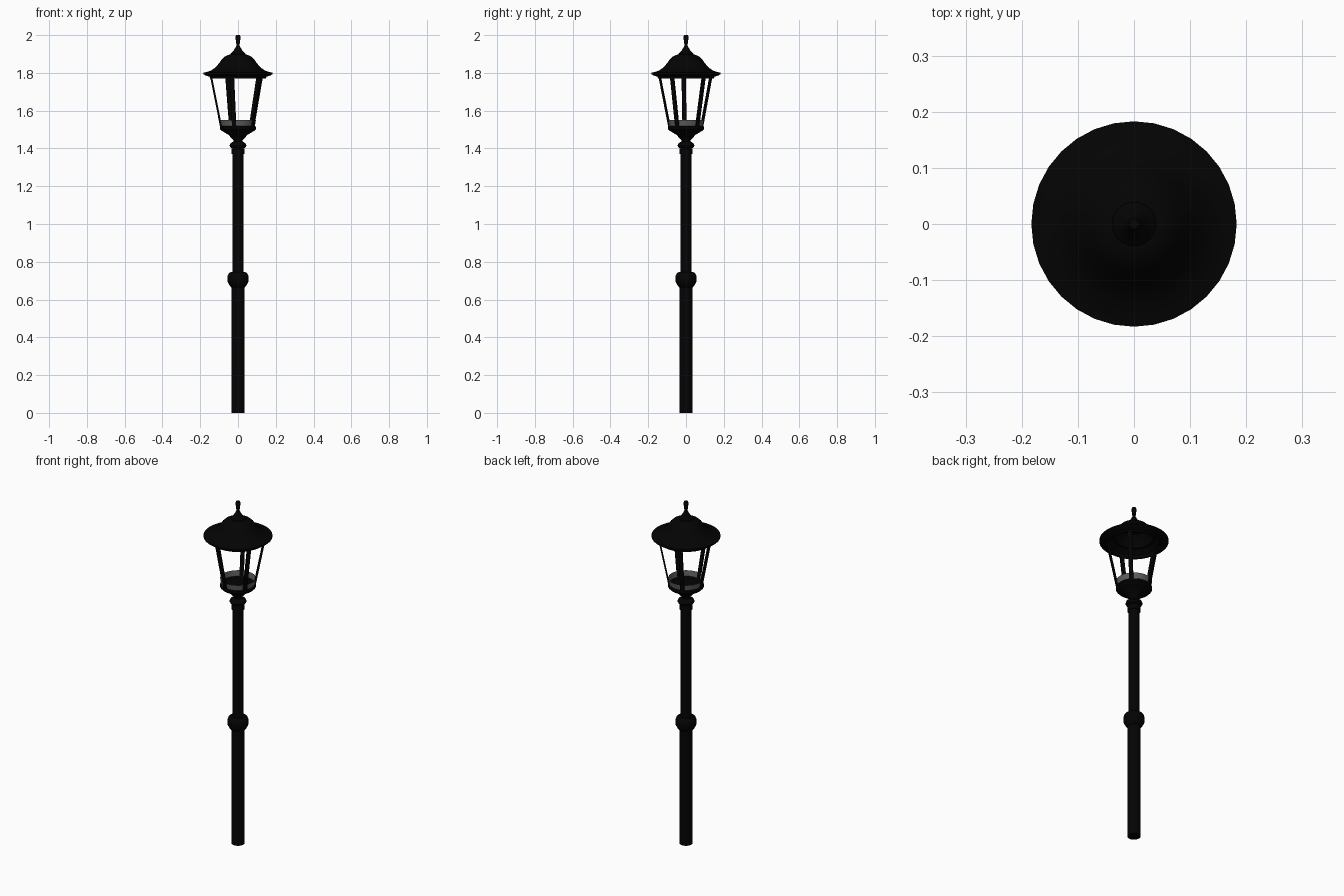
import bpy, bmesh, math
from mathutils import Vector

if "Cube" in bpy.data.objects:
    bpy.data.objects.remove(bpy.data.objects["Cube"])

SEG = 32


def material(name, rgba):
    m = bpy.data.materials.new(name)
    m.diffuse_color = rgba
    m.use_nodes = True
    m.node_tree.nodes["Principled BSDF"].inputs["Base Color"].default_value = m.diffuse_color
    return m


BLACK = material("black_iron", (0.001, 0.001, 0.001, 1))
GLASS = material("grey_glass", (0.11, 0.11, 0.11, 1))


def finish(name, bm, mat, smooth=True):
    bmesh.ops.remove_doubles(bm, verts=bm.verts, dist=1e-5)
    bmesh.ops.recalc_face_normals(bm, faces=bm.faces)
    me = bpy.data.meshes.new(name)
    bm.to_mesh(me)
    bm.free()
    ob = bpy.data.objects.new(name, me)
    me.materials.append(mat)
    bpy.context.collection.objects.link(ob)
    if smooth:
        bpy.ops.object.select_all(action='DESELECT')
        ob.select_set(True)
        bpy.context.view_layer.objects.active = ob
        bpy.ops.object.shade_smooth_by_angle(angle=math.radians(35))
    return ob


def lathe(name, profile, mat):
    """Spin a (radius, z) profile around the z axis."""
    bm = bmesh.new()
    pts = [bm.verts.new((r, 0, z)) for r, z in profile]
    edges = [bm.edges.new(p) for p in zip(pts, pts[1:])]
    bmesh.ops.spin(bm, geom=pts + edges, cent=(0, 0, 0), axis=(0, 0, 1),
                   angle=math.tau, steps=SEG, use_duplicate=False)
    return finish(name, bm, mat)


# pole: lower shaft, upper shaft
lathe("lower_pole", [(0, 0), (.035, 0), (.035, .68), (0, .68)], BLACK)
lathe("upper_pole", [(0, .70), (.029, .70), (.029, 1.39), (0, 1.39)], BLACK)

# swollen joint half way up
lathe("pole_joint", [(0, .665), (.036, .665), (.045, .675), (.055, .695), (.055, .725),
                     (.050, .737), (.040, .745), (0, .745)], BLACK)

# collar and bead under the lantern
lathe("neck_collar", [(0, 1.37), (.035, 1.37), (.035, 1.398), (.030, 1.401), (.040, 1.405),
                      (.045, 1.415), (.040, 1.427), (.024, 1.438), (0, 1.440)], BLACK)

# flared dish carrying the lantern
lathe("lantern_base", [(0, 1.435), (.022, 1.435), (.026, 1.447), (.037, 1.457), (.050, 1.472),
                       (.072, 1.485), (.086, 1.493), (.095, 1.502), (.095, 1.514),
                       (.088, 1.520), (.080, 1.512), (0, 1.508)], BLACK)

# short grey glass rim above the dish
lathe("glass_rim", [(.089, 1.515), (.095, 1.551)], GLASS)

# five flat struts leaning outwards
for i in range(5):
    a = math.radians(185 + 72 * i)
    out, side = Vector((math.cos(a), math.sin(a), 0)), Vector((-math.sin(a), math.cos(a), 0))
    bm = bmesh.new()
    bmesh.ops.create_cube(bm, size=1)
    for v in bm.verts:
        top = v.co.z > 0
        radius = (.144 if top else .089) + v.co.x * .009
        v.co = out * radius + side * v.co.y * .022 + Vector((0, 0, 1.785 if top else 1.51))
    finish(f"lantern_strut_{i + 1}", bm, BLACK, smooth=False)

# hollow bell shaped roof with inner band
lathe("roof", [(0, 1.898), (.040, 1.898), (.055, 1.894), (.070, 1.886), (.085, 1.872),
               (.102, 1.849), (.120, 1.828), (.145, 1.811), (.168, 1.804), (.183, 1.801),
               (.183, 1.794), (.172, 1.786), (.150, 1.780), (.149, 1.771), (.139, 1.771),
               (.137, 1.790), (.112, 1.812), (.100, 1.812), (.092, 1.835), (.060, 1.870),
               (0, 1.875)], BLACK)

# finial on the roof
lathe("finial", [(0, 1.89), (.040, 1.89), (.039, 1.902), (.030, 1.910), (.024, 1.917),
                 (.015, 1.932), (.008, 1.945), (.007, 1.953), (.011, 1.957), (.012, 1.975),
                 (.012, 1.995), (.009, 2.0), (0, 2.0)], BLACK)
